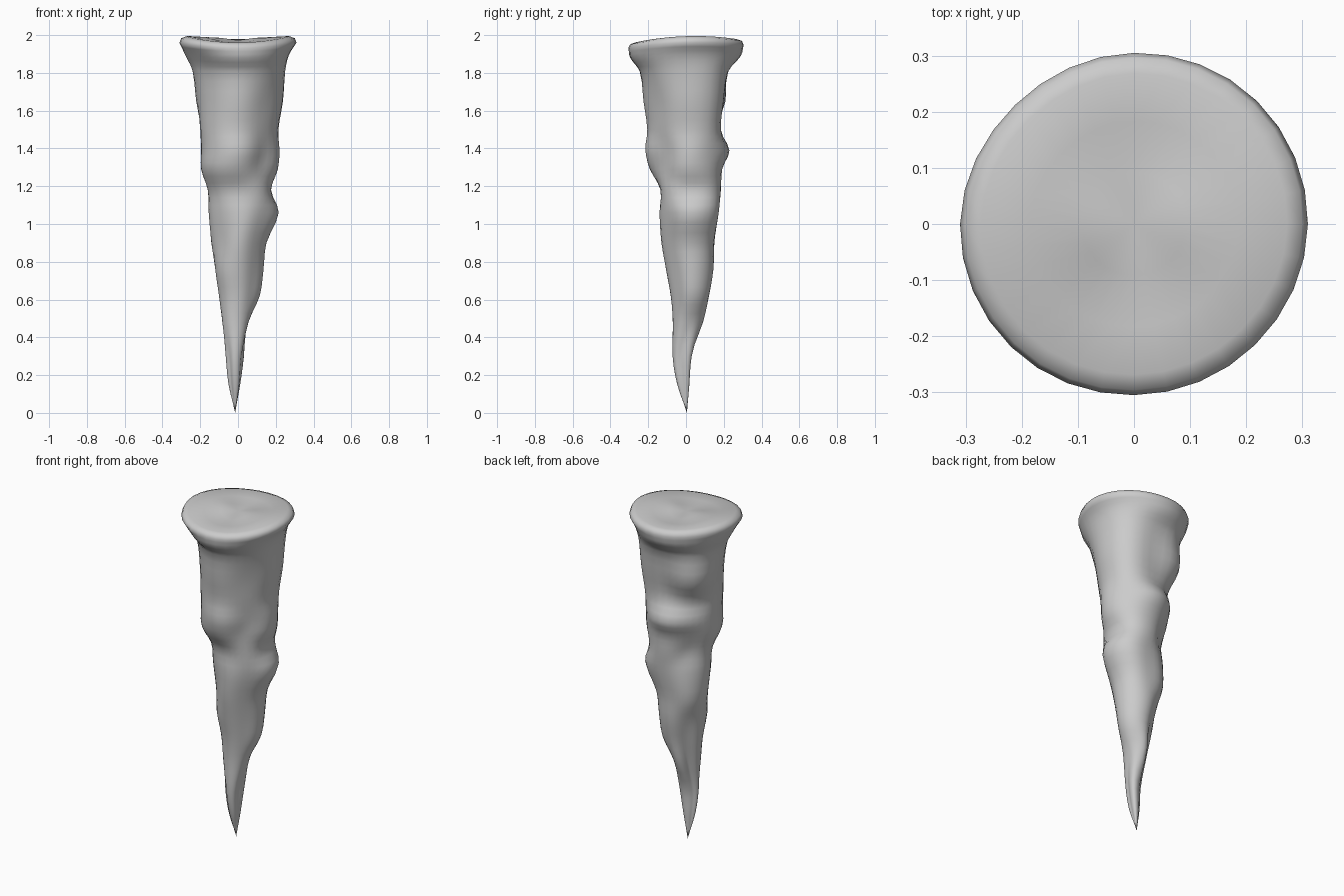
import bpy, bmesh
from math import cos, sin, pi, sqrt, floor

if "Cube" in bpy.data.objects:
    bpy.data.objects.remove(bpy.data.objects["Cube"])

# Cross-sections: height, then reach in 8 directions (E, NE, N, NW, W, SW, S, SE)
ROWS = [
    (0.15, .007, .015, .013, .025, .05, .045, .045, .03),
    (0.30, .02, .035, .02, .03, .065, .065, .07, .05),
    (0.48, .055, .07, .09, .055, .08, .08, .07, .06),
    (0.62, .115, .13, .12, .085, .10, .09, .08, .08),
    (0.76, .135, .15, .145, .12, .12, .115, .105, .10),
    (0.90, .15, .165, .15, .16, .14, .115, .13, .125),
    (1.06, .215, .22, .17, .155, .155, .13, .14, .16),
    (1.18, .175, .205, .18, .14, .16, .145, .135, .165),
    (1.29, .21, .215, .19, .17, .195, .20, .19, .165),
    (1.39, .22, .22, .23, .20, .195, .205, .215, .175),
    (1.50, .21, .225, .18, .18, .20, .205, .205, .19),
    (1.65, .235, .245, .20, .25, .215, .21, .225, .21),
    (1.81, .25, .26, .225, .25, .24, .225, .245, .25),
    (1.89, .27, .28, .29, .285, .28, .27, .295, .285),
    (1.95, .31, .31, .305, .30, .31, .31, .305, .305),
]
TIP = (-0.015, 0.005)
SIDES = 32


def hermite(a, b, ta, tb, t):
    return ((2*t**3 - 3*t*t + 1)*a + (t**3 - 2*t*t + t)*ta
            + (3*t*t - 2*t**3)*b + (t**3 - t*t)*tb)


# Each section becomes centre x, centre y and 8 radii about that centre
def section(row):
    z, r = row[0], row[1:]
    cx, cy = (r[0] - r[4])/2, (r[2] - r[6])/2
    radii = [r[k] - cx*cos(k*pi/4) - cy*sin(k*pi/4) for k in range(8)]
    return [z, cx, cy] + radii


SECTIONS = [[0.005, TIP[0], TIP[1]] + [0.0]*8] + [section(r) for r in ROWS]


# Smooth interpolation between sections
def at_height(i, t):
    a, b = SECTIONS[i], SECTIONS[i + 1]
    p = SECTIONS[max(i - 1, 0)]
    n = SECTIONS[min(i + 2, len(SECTIONS) - 1)]
    h = b[0] - a[0]
    out = [a[0] + h*t]
    for k in range(1, 11):
        ta = (b[k] - p[k])/(b[0] - p[0])*h
        tb = (n[k] - a[k])/(n[0] - a[0])*h
        out.append(hermite(a[k], b[k], ta, tb, t))
    return out


def ring_points(s, scale=1.0, z=None):
    pts = []
    for j in range(SIDES):
        ang = 2*pi*j/SIDES
        f = 8*j/SIDES
        k = int(floor(f))
        r = [s[3 + (k + d) % 8] for d in (-1, 0, 1, 2)]
        rad = hermite(r[1], r[2], (r[2] - r[0])/2, (r[3] - r[1])/2, f - k)*scale
        base = s[0] if z is None else z
        lift = max(0, (base - 1.8)/0.18)*(0.012*cos(2*ang) + 0.010*sin(ang)*scale)
        pts.append((s[1] + rad*cos(ang), s[2] + rad*sin(ang), base + lift))
    return pts


bm = bmesh.new()
rings = []
for i in range(len(SECTIONS) - 1):
    steps = 3
    for q in range(1 if i == 0 else 0, steps):
        rings.append(ring_points(at_height(i, q/steps)))
top = SECTIONS[-1]
rings.append(ring_points(top))
# Rounded rim and gently dished top
for scale, z in ((0.97, 1.972), (0.88, 1.982), (0.6, 1.978), (0.3, 1.974)):
    rings.append(ring_points(top, scale, z))

rings = [[bm.verts.new(p) for p in ring] for ring in rings]
for lo, hi in zip(rings, rings[1:]):
    for j in range(SIDES):
        n = (j + 1) % SIDES
        bm.faces.new((lo[j], lo[n], hi[n], hi[j]))
tip = bm.verts.new((TIP[0], TIP[1], 0.0))
mid = bm.verts.new((top[1], top[2], 1.973))
for j in range(SIDES):
    n = (j + 1) % SIDES
    bm.faces.new((tip, rings[0][n], rings[0][j]))
    bm.faces.new((mid, rings[-1][j], rings[-1][n]))
bmesh.ops.recalc_face_normals(bm, faces=bm.faces)
for f in bm.faces:
    f.smooth = True

mesh = bpy.data.meshes.new("stalactite")
bm.to_mesh(mesh)
bm.free()
bpy.context.collection.objects.link(bpy.data.objects.new("stalactite", mesh))
